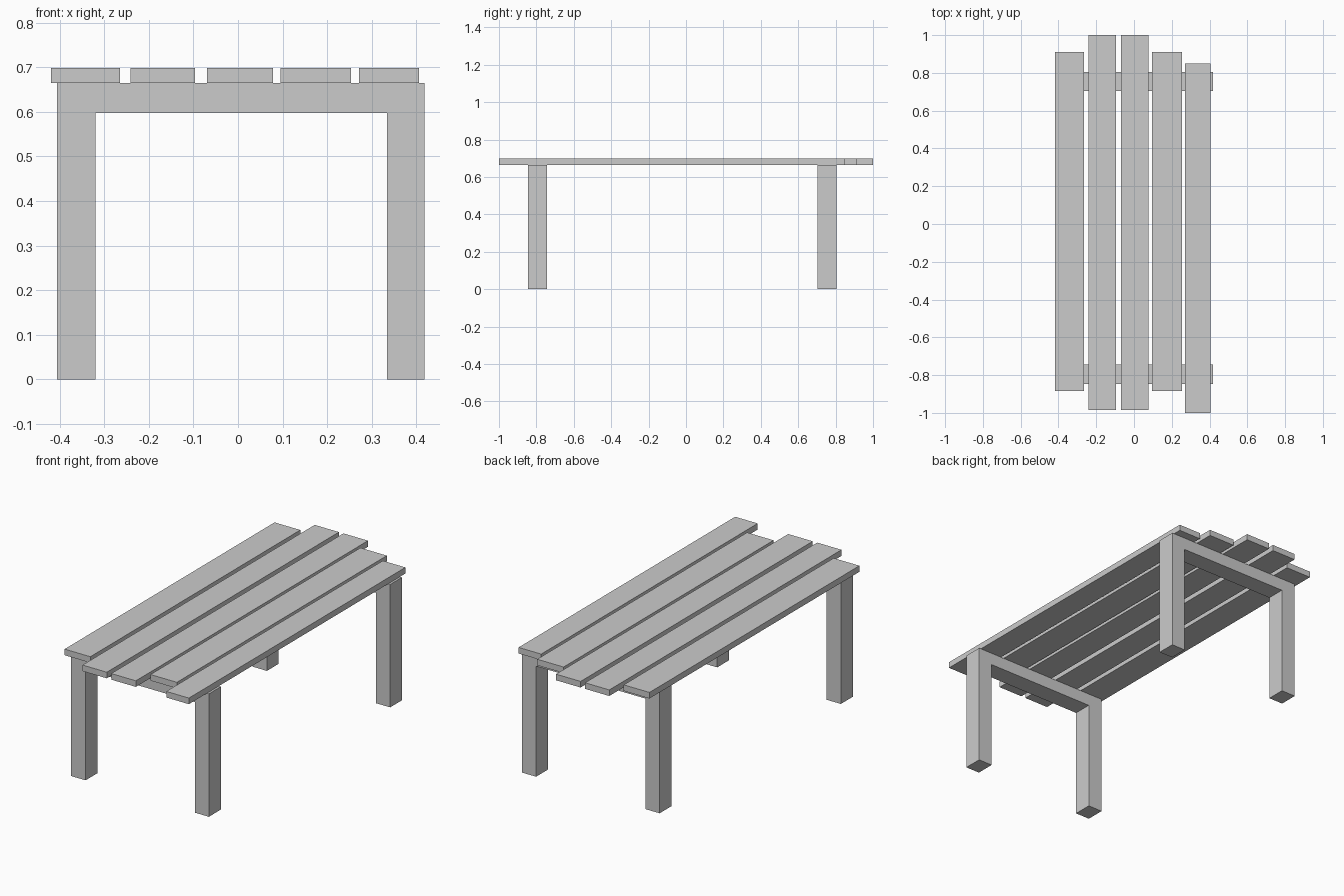
import bpy
import bmesh

if "Cube" in bpy.data.objects:
    bpy.data.objects.remove(bpy.data.objects["Cube"])


def extrude_profile(name, profile, y0, y1):
    """Extrude a closed x/z profile along y into a solid object."""
    bm = bmesh.new()
    face = bm.faces.new([bm.verts.new((x, y0, z)) for x, z in profile])
    result = bmesh.ops.extrude_face_region(bm, geom=[face])
    verts = [v for v in result["geom"] if isinstance(v, bmesh.types.BMVert)]
    bmesh.ops.translate(bm, verts=verts, vec=(0, y1 - y0, 0))
    bmesh.ops.recalc_face_normals(bm, faces=bm.faces)
    mesh = bpy.data.meshes.new(name)
    bm.to_mesh(mesh)
    bm.free()
    obj = bpy.data.objects.new(name, mesh)
    bpy.context.collection.objects.link(obj)
    return obj


BEAM_BOTTOM, BEAM_TOP, TOP = 0.598, 0.665, 0.698

# U-shaped leg frames: two legs joined by a cross beam
left, left_in, right_in, right = -0.406, -0.320, 0.334, 0.418
frame = [(left, 0), (left_in, 0), (left_in, BEAM_BOTTOM), (right_in, BEAM_BOTTOM),
         (right_in, 0), (right, 0), (right, BEAM_TOP), (left, BEAM_TOP)]
extrude_profile("front_leg_frame", frame, -0.846, -0.744)
extrude_profile("back_leg_frame", frame, 0.704, 0.805)

# Top slats of uneven width and length: x0, x1, y0, y1
slats = [(-0.419, -0.265, -0.884, 0.911),
         (-0.241, -0.096, -0.985, 1.0),
         (-0.069, 0.078, -0.985, 1.0),
         (0.095, 0.253, -0.884, 0.911),
         (0.271, 0.406, -1.0, 0.851)]
for i, (x0, x1, y0, y1) in enumerate(slats, 1):
    section = [(x0, BEAM_TOP), (x1, BEAM_TOP), (x1, TOP), (x0, TOP)]
    extrude_profile(f"top_slat_{i}", section, y0, y1)
